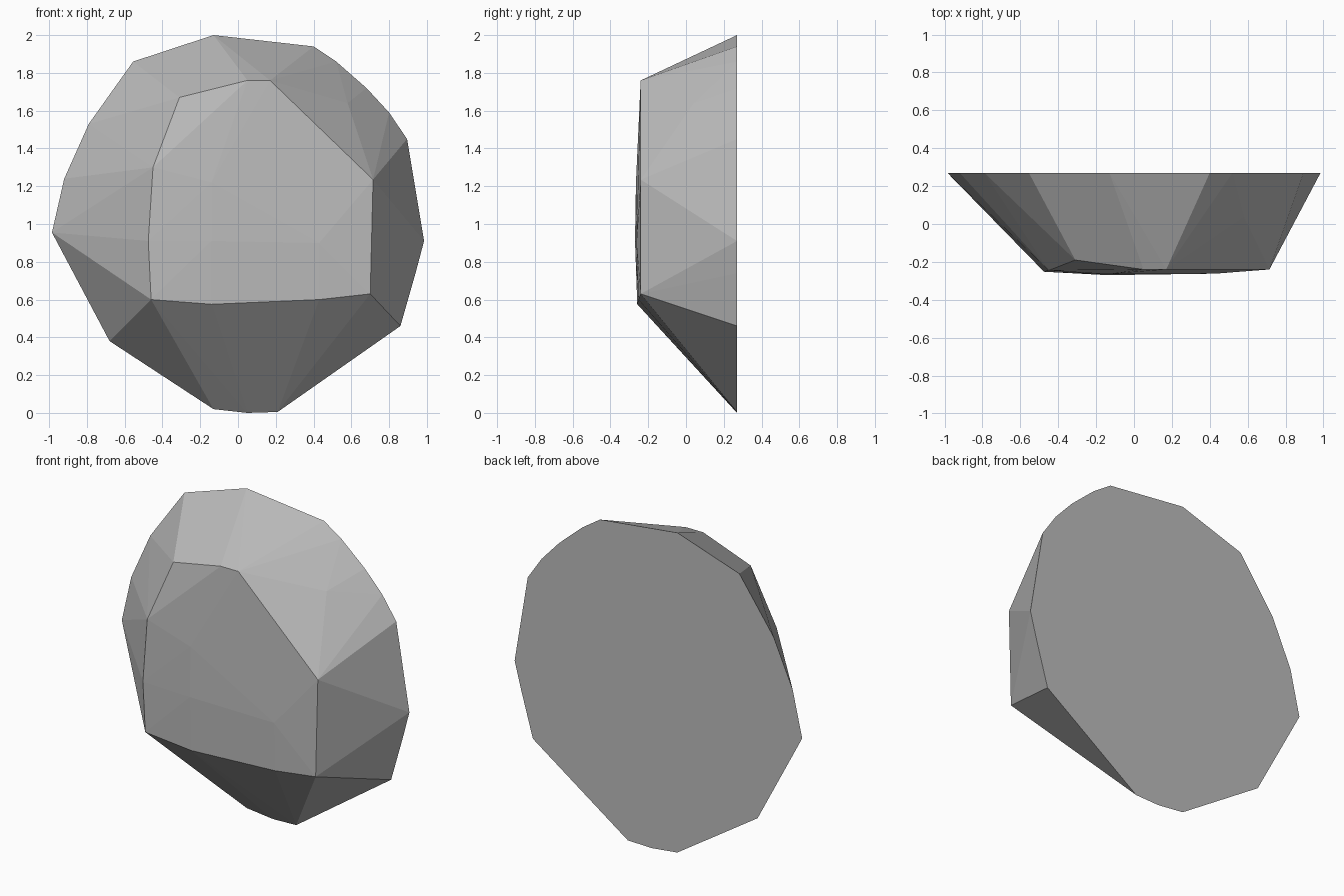
import bpy, bmesh

if "Cube" in bpy.data.objects:
    bpy.data.objects.remove(bpy.data.objects["Cube"])

# Flat back outline (x, z), clockwise from the top
BACK_Y = 0.27
outline = [(-0.13, 2.0), (0.40, 1.94), (0.52, 1.86), (0.68, 1.72), (0.80, 1.59),
           (0.895, 1.45), (0.985, 0.91), (0.94, 0.74), (0.86, 0.46), (0.21, 0.005),
           (0.05, 0.0), (-0.13, 0.02), (-0.68, 0.38), (-0.985, 0.955),
           (-0.92, 1.24), (-0.79, 1.53), (-0.555, 1.86)]

# Rim of the front face, its slight bulge, and one shoulder point
front = [(-0.31, -0.19, 1.67), (0.05, -0.24, 1.76), (0.17, -0.24, 1.76),
         (0.715, -0.24, 1.235), (0.70, -0.24, 0.63), (0.43, -0.252, 0.60),
         (-0.14, -0.258, 0.575), (-0.46, -0.25, 0.60), (-0.475, -0.252, 0.91),
         (-0.45, -0.245, 1.30)]
bulge = [(-0.14, -0.27, 0.91), (-0.14, -0.265, 1.22), (0.43, -0.262, 0.90)]
shoulder = [(0.58, 0.04, 1.64)]

# Faceted stone as the hull of these points
bm = bmesh.new()
points = [(x, BACK_Y, z) for x, z in outline] + front + bulge + shoulder
for p in points:
    bm.verts.new(p)
hull = bmesh.ops.convex_hull(bm, input=bm.verts[:])
spare = {v for v in hull["geom_interior"] + hull["geom_unused"]
         if isinstance(v, bmesh.types.BMVert)}
bmesh.ops.delete(bm, geom=list(spare), context='VERTS')
bmesh.ops.dissolve_limit(bm, angle_limit=0.005, verts=bm.verts[:], edges=bm.edges[:])
bmesh.ops.recalc_face_normals(bm, faces=bm.faces[:])

mesh = bpy.data.meshes.new("stone")
bm.to_mesh(mesh)
bm.free()
stone = bpy.data.objects.new("stone", mesh)
bpy.context.collection.objects.link(stone)

# Plain grey
grey = bpy.data.materials.new("stone_grey")
grey.diffuse_color = (0.5, 0.5, 0.5, 1.0)
grey.use_nodes = True
grey.node_tree.nodes["Principled BSDF"].inputs["Base Color"].default_value = grey.diffuse_color
mesh.materials.append(grey)
